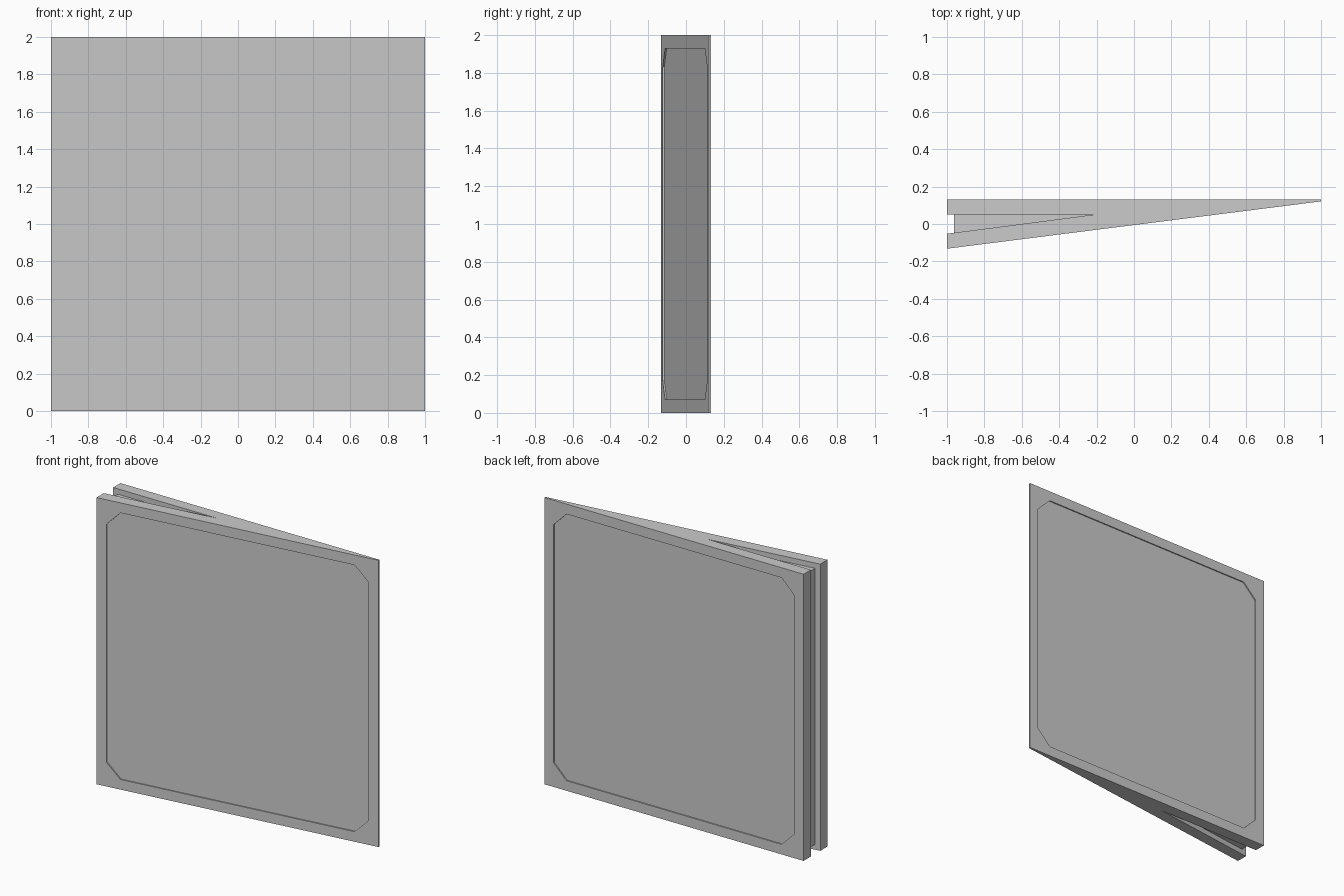
import bpy, bmesh

if "Cube" in bpy.data.objects:
    bpy.data.objects.remove(bpy.data.objects["Cube"])

Y_BACK, Y_TIP = 0.132, 0.121


def front_y(x):
    # sloped front face of the wedge
    return -0.132 + (x + 1) * (Y_TIP + 0.132) / 2


def loft(name, ring_a, ring_b):
    # closed solid between two matching point rings
    bm = bmesh.new()
    a = [bm.verts.new(p) for p in ring_a]
    b = [bm.verts.new(p) for p in ring_b]
    bm.faces.new(a)
    bm.faces.new(b[::-1])
    for i in range(len(a)):
        j = (i + 1) % len(a)
        bm.faces.new((a[i], a[j], b[j], b[i]))
    bmesh.ops.recalc_face_normals(bm, faces=bm.faces)
    mesh = bpy.data.meshes.new(name)
    bm.to_mesh(mesh)
    bm.free()
    ob = bpy.data.objects.new(name, mesh)
    bpy.context.collection.objects.link(ob)
    return ob


def prism(name, outline, z0, z1):
    return loft(name, [(x, y, z0) for x, y in outline], [(x, y, z1) for x, y in outline])


# Wedge body with a tapering slot open on the left
body = prism("wedge_covers", [(-1, -0.132), (1, Y_TIP), (1, Y_BACK), (-1, Y_BACK),
                              (-1, 0.052), (-0.2, 0.052), (-1, -0.052)], 0, 2)

# Recessed filler inside the slot
prism("slot_filler", [(-0.963, -0.053), (-0.15, 0.055), (-0.963, 0.057)], 0.037, 1.963)

# Shallow chamfered panels cut into front and back faces
E, C = 0.93, 0.83
octagon = [(-C, -E), (C, -E), (E, -C), (E, C), (C, E), (-C, E), (-E, C), (-E, -C)]


def cut_panel(name, surface, inward):
    rings = [[(x, surface(x) + d * inward, z + 1) for x, z in octagon] for d in (0.008, -0.05)]
    cutter = loft(name, *rings)
    cutter.hide_render = True
    cutter.hide_viewport = True
    mod = body.modifiers.new(name, 'BOOLEAN')
    mod.operation = 'DIFFERENCE'
    mod.solver = 'EXACT'
    mod.object = cutter


cut_panel("front_panel_cutter", front_y, 1)
cut_panel("back_panel_cutter", lambda x: Y_BACK, -1)
